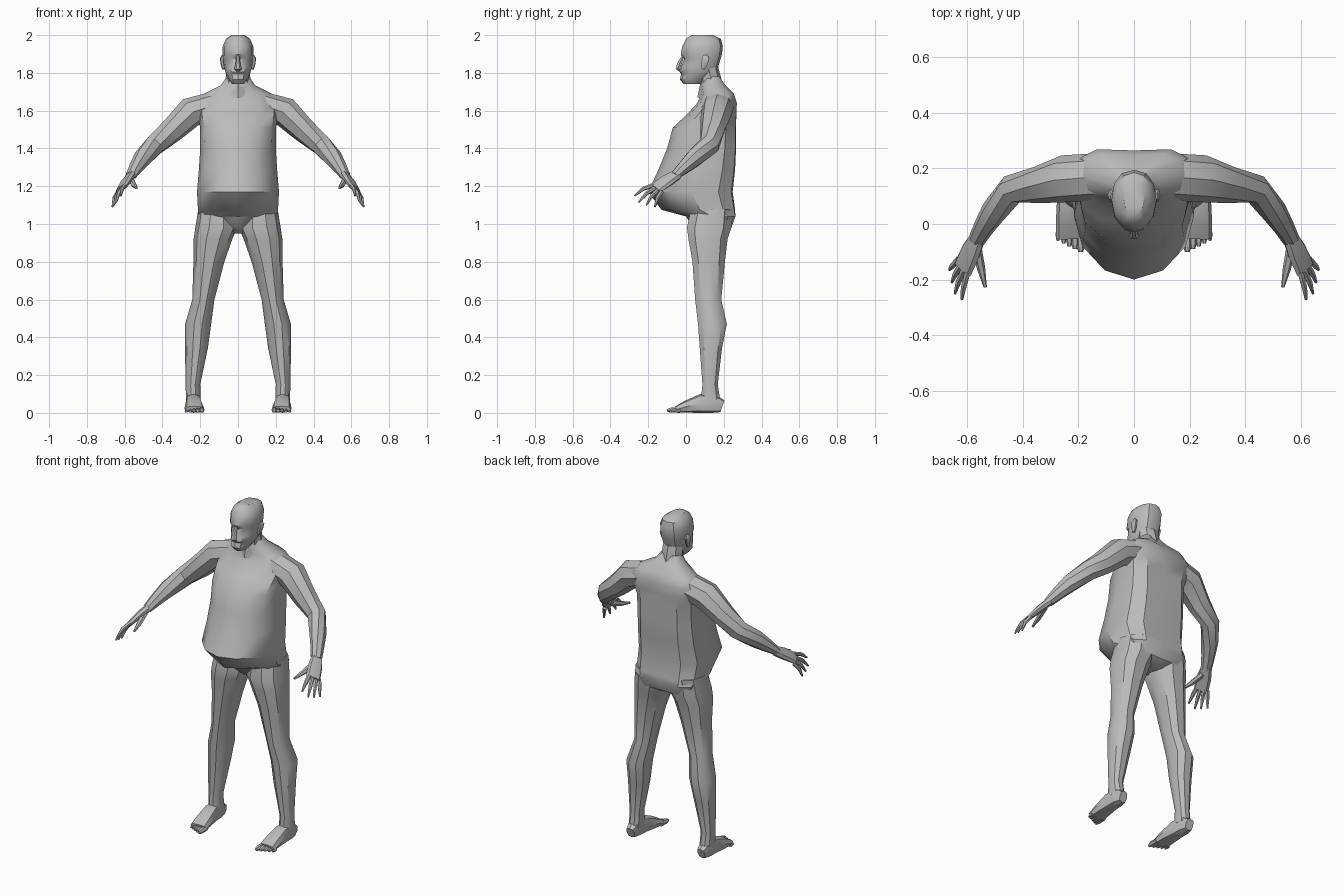
import bpy, bmesh, math
from mathutils import Vector

if "Cube" in bpy.data.objects:
    bpy.data.objects.remove(bpy.data.objects["Cube"])

skin = bpy.data.materials.new("matte grey")
skin.use_nodes = True
GREY = (0.5, 0.5, 0.5, 1)
skin.diffuse_color = GREY
skin.node_tree.nodes["Principled BSDF"].inputs["Base Color"].default_value = GREY


def outline(sides, front_power=2, back_power=2):
    """Unit superellipse; the first half is the back, the second the front."""
    points = []
    for k in range(sides):
        angle = math.tau * k / sides
        c, s = math.cos(angle), math.sin(angle)
        power = back_power if s > 0 else front_power
        points.append((math.copysign(abs(c) ** (2 / power), c),
                       math.copysign(abs(s) ** (2 / power), s)))
    return points


def level_rings(rows, sides, back_power=2, groove=0):
    """Horizontal rings from rows of height, left, right, front, back, front power."""
    rings = []
    for z, x0, x1, y0, y1, power in rows:
        ring = []
        for u, v in outline(sides, power, back_power):
            y = (y0 + y1) / 2 + v * (y1 - y0) / 2
            if v > 0.99:
                y -= groove
            ring.append(Vector(((x0 + x1) / 2 + u * (x1 - x0) / 2, y, z)))
        rings.append(ring)
    return rings


def path_rings(rows, sides, up=(0, 0, 1), power=2):
    """Rings square to a path from rows of x, y, z, half width, half height."""
    centres = [Vector(row[:3]) for row in rows]
    rings = []
    for i, row in enumerate(rows):
        ahead = centres[min(i + 1, len(rows) - 1)]
        along = (ahead - centres[max(i - 1, 0)]).normalized()
        side = along.cross(Vector(up)).normalized()
        top = side.cross(along)
        rings.append([centres[i] + side * u * row[3] + top * v * row[4]
                      for u, v in outline(sides, power, power)])
    return rings


def build(name, lofts, mirrored=False):
    """Skin each list of rings, cap the ends and join them in one object."""
    bm = bmesh.new()
    for rings in lofts:
        loops = [[bm.verts.new(p) for p in ring] for ring in rings]
        n = len(loops[0])
        for low, high in zip(loops, loops[1:]):
            for k in range(n):
                m = (k + 1) % n
                bm.faces.new((low[k], low[m], high[m], high[k]))
        bm.faces.new(loops[0][::-1])
        bm.faces.new(loops[-1])
    bmesh.ops.recalc_face_normals(bm, faces=bm.faces)
    mesh = bpy.data.meshes.new(name)
    bm.to_mesh(mesh)
    bm.free()
    mesh.materials.append(skin)
    part = bpy.data.objects.new(name, mesh)
    bpy.context.collection.objects.link(part)
    bpy.ops.object.select_all(action="DESELECT")
    part.select_set(True)
    bpy.context.view_layer.objects.active = part
    bpy.ops.object.shade_smooth_by_angle(angle=math.radians(35))
    if mirrored:
        part.modifiers.new("mirror", "MIRROR").use_mirror_merge = False
    return part


def centred(rows):
    """Rows of height, half width, front, back, front power."""
    return [(z, -w, w, y0, y1, p) for z, w, y0, y1, p in rows]


def blend(a, b, t):
    return tuple(Vector(a).lerp(Vector(b), t))


# Torso with overhanging belly, seat and sloping shoulders
torso = centred([
    (.95, .08, .08, .2, 2),
    (.98, .18, .04, .25, 2),
    (1.04, .21, 0, .275, 2),
    (1.075, .212, -.13, .275, 1.3),
    (1.17, .217, -.2, .262, 1.9),
    (1.29, .207, -.145, .275, 2),
    (1.4, .2, -.1, .28, 2.2),
    (1.51, .2, -.07, .28, 2.4),
    (1.58, .215, .005, .28, 2.4),
    (1.64, .22, .06, .28, 2.2),
    (1.69, .18, .08, .262, 2),
    (1.735, .09, .075, .215, 2),
    (1.78, .06, .09, .18, 2)])
build("torso", [level_rings(torso, 12, 2.8, .015)])

# Neck
neck = centred([(1.67, .045, .06, .2, 2), (1.74, .068, .075, .195, 2),
                (1.84, .06, .07, .168, 2)])
build("neck", [level_rings(neck, 8)])

# Head with mouth, eye socket and brow levels
head = centred([
    (1.74, .03, -.012, .08, 2),
    (1.765, .05, -.032, .11, 2.2),
    (1.795, .064, -.026, .15, 2),
    (1.805, .067, -.034, .16, 2),
    (1.83, .073, -.027, .17, 2),
    (1.873, .079, -.01, .183, 2.1),
    (1.897, .081, -.028, .19, 2.1),
    (1.94, .081, -.02, .195, 2.1),
    (1.98, .064, 0, .185, 2.1),
    (2, .036, .03, .145, 2)])
build("head", [level_rings(head, 12, 2.3)])

# Nose
build("nose", [path_rings([(0, -.015, 1.89, .009, .008),
                           (0, -.036, 1.845, .013, .014),
                           (0, -.042, 1.823, .02, .015),
                           (0, -.03, 1.812, .012, .008)], 6, (0, -1, 0))])

# Ears
build("ears", [path_rings([(.076, .09, 1.82, .008, .01),
                           (.083, .098, 1.85, .01, .02),
                           (.085, .105, 1.878, .01, .022),
                           (.08, .1, 1.892, .006, .012)], 6, (0, 1, 0))], True)

# Arms
arm = [(.13, .17, 1.63, .085, .07),
       (.25, .163, 1.592, .085, .08),
       (.35, .14, 1.495, .066, .066),
       (.44, .125, 1.42, .054, .058),
       (.505, .045, 1.35, .047, .05),
       (.54, -.01, 1.3, .038, .037),
       (.568, -.06, 1.255, .031, .024)]
build("arms", [path_rings(arm, 8)], True)

# Hands: palm, four fingers and a thumb
TILT = (.5, .1, .85)
hand = [path_rings([(.562, -.045, 1.262, .03, .022),
                    (.588, -.1, 1.23, .042, .021),
                    (.617, -.162, 1.187, .043, .014)], 8, TILT, 2.5)]
tips = [(.62, -.272, 1.15), (.645, -.25, 1.115), (.656, -.21, 1.1), (.665, -.165, 1.09)]
for i, tip in enumerate(tips):
    knuckle = blend((.6, -.175, 1.205), (.634, -.128, 1.172), i / 3)
    joint = Vector(blend(knuckle, tip, .5)) + Vector((.004, -.004, .008))
    hand.append(path_rings([(*knuckle, .012, .012), (*joint, .011, .011),
                            (*tip, .005, .005)], 6, TILT))
hand.append(path_rings([(.567, -.085, 1.235, .018, .016),
                        (.551, -.16, 1.207, .015, .014),
                        (.536, -.228, 1.19, .006, .006)], 6))
build("hands", hand, True)

# Legs
leg = [(1.08, .01, .21, .02, .25, 2),
       (.98, .004, .226, 0, .245, 2.2),
       (.92, .03, .235, .008, .225, 2.2),
       (.8, .072, .236, .03, .21, 2.1),
       (.6, .125, .242, .045, .19, 2),
       (.47, .142, .28, .06, .22, 2),
       (.34, .16, .281, .07, .193, 2),
       (.15, .2, .277, .085, .17, 2),
       (.06, .197, .276, .075, .185, 2)]
build("legs", [level_rings(leg, 10, 2.2)], True)

# Feet with five toes each
foot = [path_rings([(.237, .192, .035, .026, .033),
                    (.238, .15, .05, .039, .05),
                    (.236, .08, .05, .042, .05),
                    (.232, 0, .032, .05, .032),
                    (.23, -.05, .018, .052, .018)], 8, power=2.8)]
for i in range(5):
    x, y, r = blend((.192, -.1, .015), (.274, -.06, .009), i / 4)
    foot.append(path_rings([(x, -.03, r, r, r), (x, y + .02, r, r, r),
                            (x, y, r * .8, r * .6, r * .6)], 6))
build("feet", foot, True)
